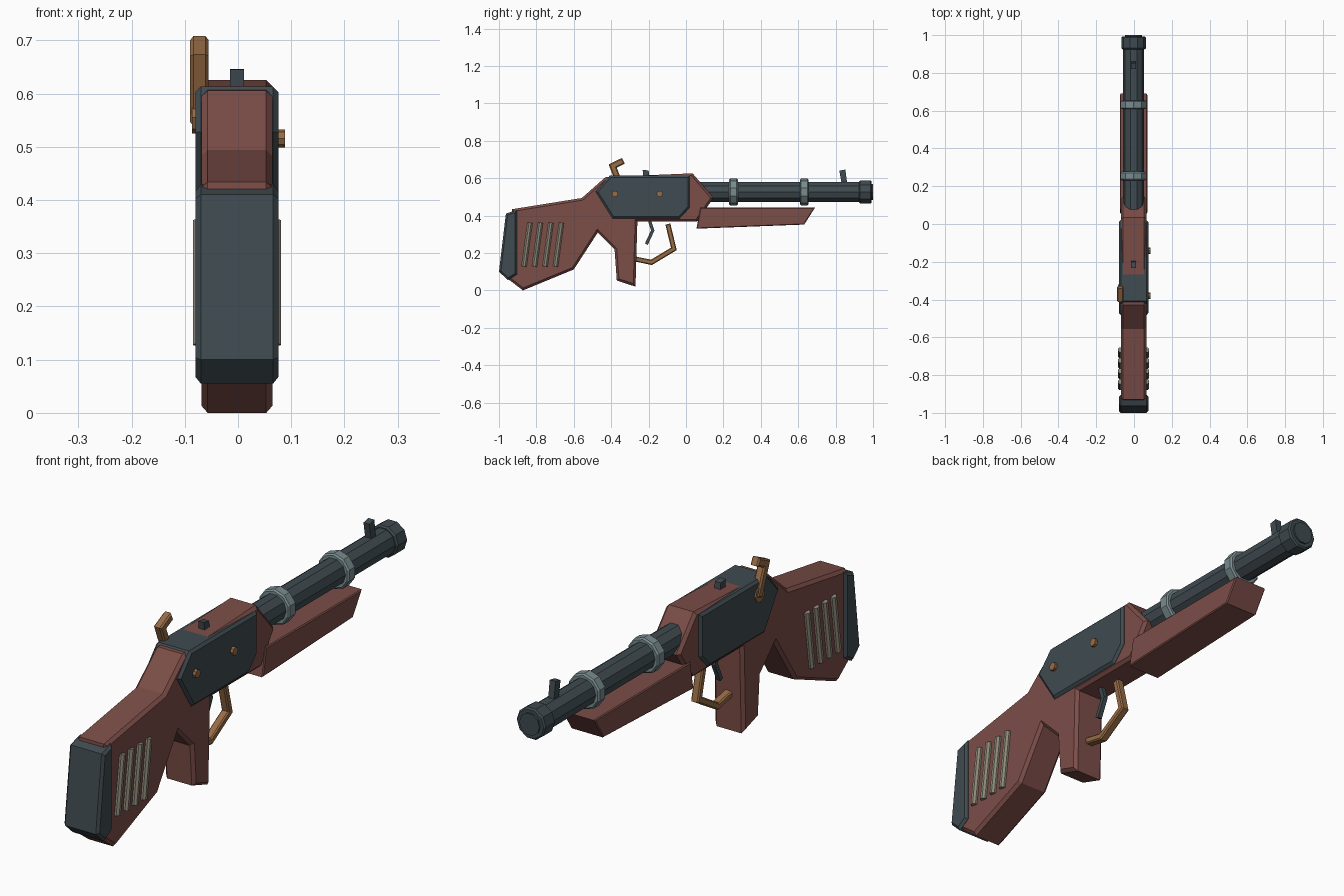
import bpy, bmesh, math
from mathutils import Matrix, Vector

if "Cube" in bpy.data.objects:
    bpy.data.objects.remove(bpy.data.objects["Cube"])

MID = -0.002  # centre plane of the body


def material(name, rgb):
    m = bpy.data.materials.new(name)
    m.use_nodes = True
    m.diffuse_color = (*rgb, 1)
    m.node_tree.nodes["Principled BSDF"].inputs["Base Color"].default_value = (*rgb, 1)
    return m


WOOD = material("red wood", (0.2, 0.075, 0.064))
STEEL = material("dark steel", (0.05, 0.069, 0.08))
BRASS = material("brass", (0.31, 0.15, 0.06))
BAND = material("pale steel", (0.19, 0.26, 0.275))
SLAT = material("pale slat", (0.27, 0.25, 0.19))


def finish(name, bm, mat):
    bmesh.ops.recalc_face_normals(bm, faces=bm.faces)
    mesh = bpy.data.meshes.new(name)
    bm.to_mesh(mesh)
    bm.free()
    mesh.materials.append(mat)
    obj = bpy.data.objects.new(name, mesh)
    bpy.context.collection.objects.link(obj)
    return obj


def prism(name, outline, half, mat, chamfer=0.0, mid=MID):
    """Side outline of (y, z) points given thickness in x, rim chamfered."""
    bm = bmesh.new()
    face = bm.faces.new([bm.verts.new((mid - half, y, z)) for y, z in outline])
    out = bmesh.ops.extrude_face_region(bm, geom=[face])["geom"]
    moved = [g for g in out if isinstance(g, bmesh.types.BMVert)]
    bmesh.ops.translate(bm, verts=moved, vec=(2 * half, 0, 0))
    bmesh.ops.recalc_face_normals(bm, faces=bm.faces)
    if chamfer:
        rim = [e for e in bm.edges if abs(e.verts[0].co.x - e.verts[1].co.x) < 1e-5]
        bmesh.ops.bevel(bm, geom=rim, offset=chamfer, segments=1, affect='EDGES')
    return finish(name, bm, mat)


def bar(name, path, thick, half, mat, chamfer=0.0, mid=MID):
    """Mitred flat bar following a (y, z) path."""
    pts = [Vector(p) for p in path]
    sides = [(b - a).normalized().orthogonal() for a, b in zip(pts, pts[1:])]
    left, right = [], []
    for i, p in enumerate(pts):
        a, b = sides[max(i - 1, 0)], sides[min(i, len(sides) - 1)]
        n = (a + b).normalized()
        n *= thick / 2 / n.dot(a)
        left.append(p + n)
        right.append(p - n)
    return prism(name, left + right[::-1], half, mat, chamfer, mid)


def rod(name, a, b, radius, mat, sides=10, spin=0.0, chamfer=0.0):
    """Faceted cylinder between two points."""
    a, b = Vector(a), Vector(b)
    axis = b - a
    if abs(axis.y) > axis.length * 0.99:
        turn = Matrix.Rotation(-math.pi / 2, 4, 'X')
    else:
        turn = axis.to_track_quat('Z', 'Y').to_matrix().to_4x4()
    place = Matrix.Translation((a + b) / 2) @ turn @ Matrix.Rotation(spin, 4, 'Z')
    bm = bmesh.new()
    bmesh.ops.create_cone(bm, cap_ends=True, segments=sides, radius1=radius,
                          radius2=radius, depth=axis.length, matrix=place)
    if chamfer:
        rim = [e for e in bm.edges if any(len(f.verts) == sides for f in e.link_faces)]
        bmesh.ops.bevel(bm, geom=rim, offset=chamfer, segments=1, affect='EDGES')
    return finish(name, bm, mat)


# Wooden stock with grip
prism("stock", [(-0.93, 0.434), (-0.557, 0.494), (-0.43, 0.606), (0.035, 0.626),
                (0.147, 0.495), (0.06, 0.368), (-0.26, 0.368), (-0.27, 0.02),
                (-0.37, 0.053), (-0.382, 0.219), (-0.472, 0.309), (-0.6, 0.112),
                (-0.872, 0), (-0.95, 0.06)], 0.067, WOOD, 0.012)

# Butt pad and receiver
prism("butt_pad", [(-0.963, 0.41), (-0.904, 0.43), (-0.904, 0.085),
                   (-0.952, 0.055), (-1, 0.1)], 0.078, STEEL, 0.01)
prism("receiver", [(-0.408, 0.613), (0.02, 0.613), (0.02, 0.443), (-0.035, 0.384),
                   (-0.392, 0.384), (-0.483, 0.528)], 0.078, STEEL, 0.01)

# Wooden fore-end
prism("fore_end", [(0.077, 0.443), (0.69, 0.443), (0.632, 0.352), (0.056, 0.33)],
      0.073, WOOD, 0.004)

# Barrel, muzzle and bands
AXIS_Z = 0.526


def along(name, y0, y1, radius, mat, spin, chamfer=0.0):
    rod(name, (MID, y0, AXIS_Z), (MID, y1, AXIS_Z), radius, mat, 10, spin, chamfer)


along("barrel", 0.05, 0.95, 0.055, STEEL, math.pi / 2)
along("muzzle_cap", 0.925, 0.993, 0.065, STEEL, math.pi / 2, 0.006)
along("muzzle_plug", 0.95, 1.0, 0.045, STEEL, math.pi / 2)
for name, y in (("rear_band", 0.254), ("front_band", 0.632)):
    along(name, y - 0.023, y + 0.023, 0.072, BAND, 0, 0.006)

# Sights
prism("front_sight", [(0.832, 0.57), (0.82, 0.64), (0.852, 0.646), (0.862, 0.57)],
      0.013, STEEL)
prism("rear_sight", [(-0.227, 0.6), (-0.232, 0.645), (-0.2, 0.641), (-0.194, 0.6)],
      0.013, STEEL)

# Trigger and lever guard
bar("trigger", [(-0.197, 0.38), (-0.178, 0.32), (-0.212, 0.247)], 0.017, 0.009, STEEL)
bar("lever_guard", [(-0.097, 0.355), (-0.065, 0.222), (-0.185, 0.15), (-0.272, 0.168)],
    0.027, 0.017, BRASS, 0.005)

# Hammer with its pivot, on one side
bar("hammer", [(-0.345, 0.545), (-0.392, 0.665), (-0.335, 0.693)],
    0.034, 0.0175, BRASS, 0.006, -0.0725)
rod("hammer_pivot", (-0.06, -0.35, 0.555), (-0.086, -0.35, 0.555), 0.03, BRASS, 8)

# Receiver screws
for name, y in (("rear_screw", -0.38), ("front_screw", -0.141)):
    rod(name, (0.06, y, 0.516), (0.088, y, 0.516), 0.017, BRASS, 8)

# Slanted slats on both cheeks of the stock
for side, sign in (("left", 1), ("right", -1)):
    x = MID + sign * 0.069
    for i in range(4):
        y = -0.85 + i * 0.056
        rod(f"{side}_slat_{i + 1}", (x, y - 0.016, 0.128), (x, y + 0.016, 0.362),
            0.0145, SLAT, 8, math.pi / 8)
